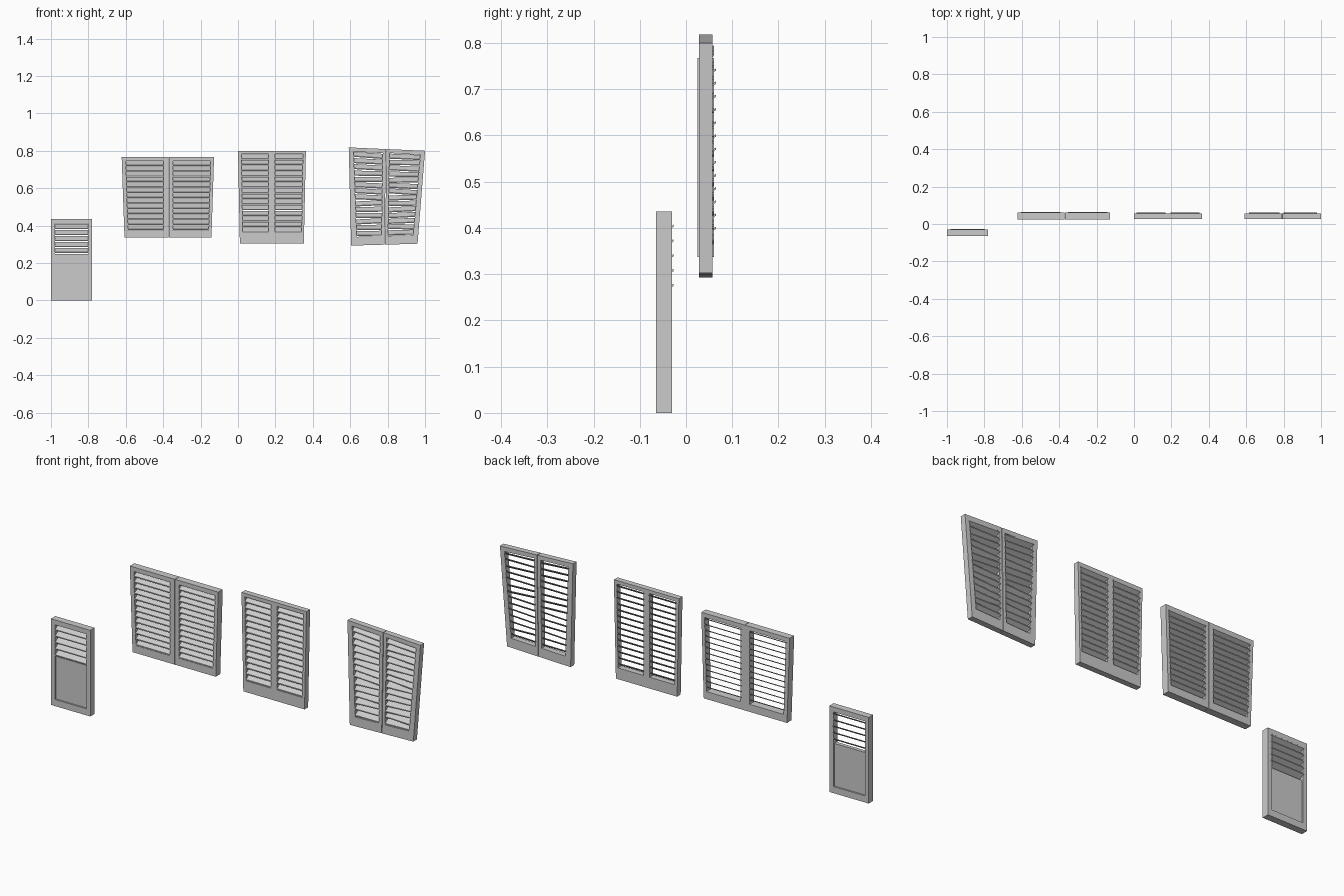
import bpy, math, random
from mathutils import Vector

if "Cube" in bpy.data.objects:
    bpy.data.objects.remove(bpy.data.objects["Cube"])

random.seed(4)


def mesh_object(name, verts, faces):
    me = bpy.data.meshes.new(name)
    me.from_pydata(verts, [], faces)
    me.update()
    ob = bpy.data.objects.new(name, me)
    bpy.context.collection.objects.link(ob)
    return ob


# quads are (x, z) corners: bottom left, bottom right, top right, top left
def frame(name, outer, inner, y0, y1):
    verts = [(x, y, z) for y in (y0, y1) for q in (outer, inner) for x, z in q]
    faces = []
    for i in range(4):
        j = (i + 1) % 4
        faces += [(i, j, j + 4, i + 4),                 # front
                  (j + 8, i + 8, i + 12, j + 12),       # back
                  (j, i, i + 8, j + 8),                 # outer edge
                  (i + 4, j + 4, j + 12, i + 12)]       # inner edge
    return mesh_object(name, verts, faces)


BOX_FACES = [(0, 1, 2, 3), (7, 6, 5, 4), (1, 0, 4, 5),
             (2, 1, 5, 6), (3, 2, 6, 7), (0, 3, 7, 4)]


def panel(name, quad, y0, y1):
    return mesh_object(name, [(x, y, z) for y in (y0, y1) for x, z in quad], BOX_FACES)


def slats(name, inner, count, y0, y1, roll=0.0, short=-0.004):
    """Sloping louvres, low at the front and high at the back."""
    bl, br, tr, tl = [Vector(p) for p in inner]
    verts, faces = [], []
    rise, th = 0.022, 0.005
    for k in range(count):
        t = (k + 0.5) / count
        a, b = bl.lerp(tl, t), br.lerp(tr, t)
        d = random.uniform(-roll, roll)
        base = len(verts)
        for p, dz, s in ((a, -d, short), (b, d, -short)):
            x, z = p.x + s, p.y + dz
            verts += [(x, y0, z - rise / 2 - th / 2), (x, y1, z + rise / 2 - th / 2),
                      (x, y1, z + rise / 2 + th / 2), (x, y0, z - rise / 2 + th / 2)]
        faces += [tuple(base + i for i in f[::-1]) for f in BOX_FACES]
    return mesh_object(name, verts, faces)


# small half-louvred door leaf
door = [(-1, 0), (-0.78, 0), (-0.78, 0.435), (-1, 0.435)]
door_in = [(-0.978, 0.033), (-0.802, 0.033), (-0.802, 0.41), (-0.978, 0.41)]
frame("door_frame", door, door_in, -0.065, -0.03)
panel("door_panel", [(-0.98, 0.03), (-0.80, 0.03), (-0.80, 0.248), (-0.98, 0.248)], -0.057, -0.038)
slats("door_slats", [(-0.978, 0.25), (-0.802, 0.25), (-0.802, 0.41), (-0.978, 0.41)],
      5, -0.062, -0.027)

# double shutters: outer and inner quads of both leaves, slat count, depth, slat wobble
shutters = {
    "wide_shutter": (
        [([(-0.607, 0.337), (-0.371, 0.337), (-0.371, 0.768), (-0.622, 0.768)],
          [(-0.588, 0.375), (-0.398, 0.375), (-0.398, 0.746), (-0.6, 0.746)]),
         ([(-0.369, 0.337), (-0.142, 0.337), (-0.128, 0.768), (-0.369, 0.768)],
          [(-0.348, 0.375), (-0.157, 0.375), (-0.146, 0.746), (-0.348, 0.746)])],
        13, 0.025, 0.061, 0.0),
    "tall_shutter": (
        [([(0.01, 0.303), (0.181, 0.303), (0.181, 0.8), (0.0, 0.8)],
          [(0.025, 0.36), (0.164, 0.36), (0.164, 0.782), (0.018, 0.782)]),
         ([(0.181, 0.303), (0.352, 0.303), (0.363, 0.8), (0.181, 0.8)],
          [(0.198, 0.36), (0.34, 0.36), (0.347, 0.782), (0.198, 0.782)])],
        14, 0.028, 0.057, 0.0),
    "crooked_shutter": (
        [([(0.605, 0.293), (0.783, 0.298), (0.791, 0.809), (0.592, 0.818)],
          [(0.635, 0.34), (0.767, 0.345), (0.774, 0.788), (0.618, 0.795)]),
         ([(0.786, 0.298), (0.96, 0.303), (1.0, 0.8), (0.794, 0.809)],
          [(0.802, 0.345), (0.937, 0.35), (0.975, 0.778), (0.81, 0.788)])],
        14, 0.028, 0.057, 0.004),
}
for name, (leaves, count, y0, y1, roll) in shutters.items():
    for side, (outer, inner) in zip(("left", "right"), leaves):
        frame(f"{name}_{side}_frame", outer, inner, y0, y1)
        slats(f"{name}_{side}_slats", inner, count, y0 + 0.001, y1 + 0.004, roll)
